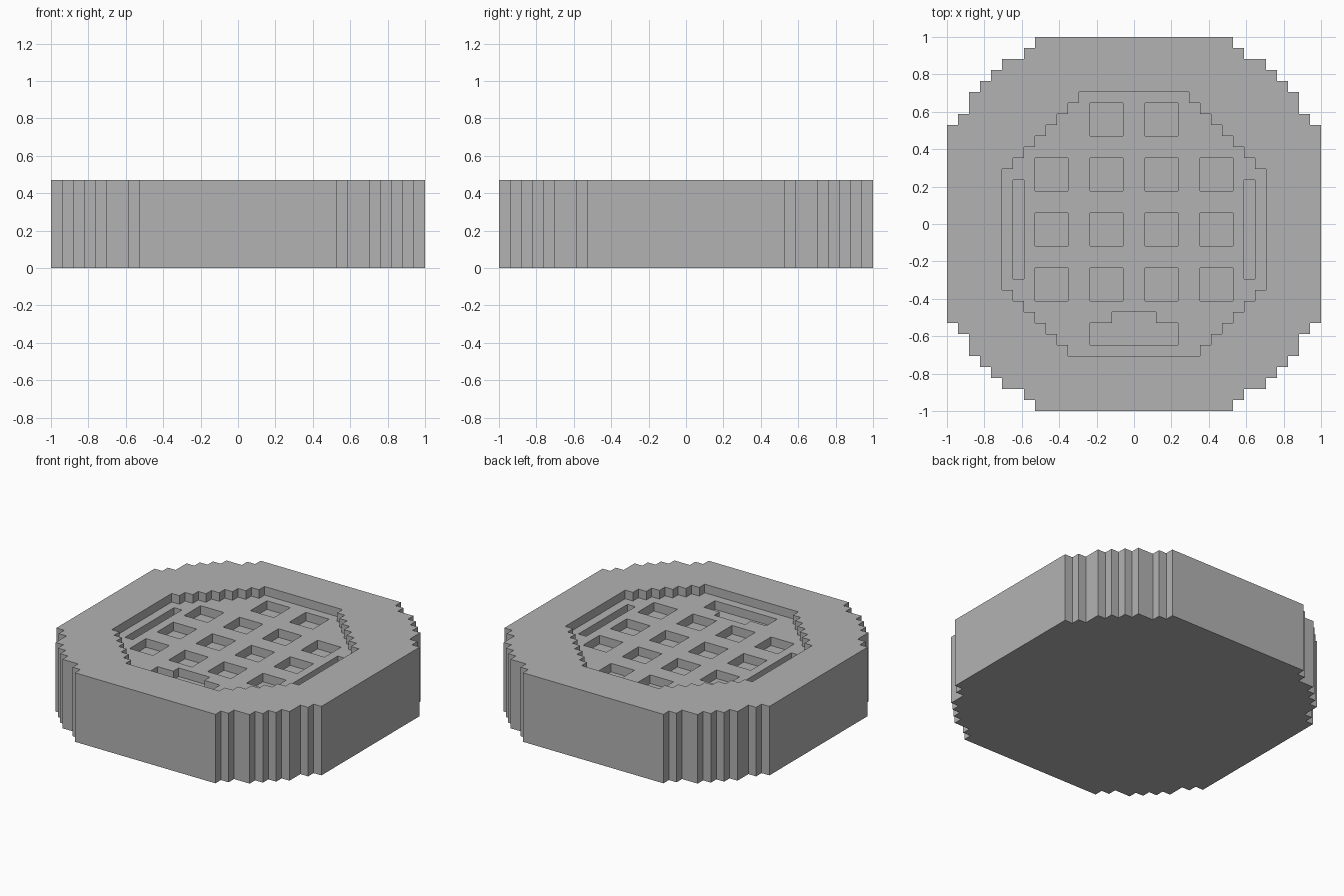
import bpy
import bmesh

U = 2 / 34  # one block of the stepped grid
BODY_H, RECESS_Z, HOLE_Z = 8, 7, 6

cube = bpy.data.objects.get("Cube")
if cube:
    bpy.data.objects.remove(cube, do_unlink=True)

grey = bpy.data.materials.new("plain_grey")
grey.use_nodes = True
COLOUR = (0.45, 0.45, 0.45, 1)
grey.diffuse_color = COLOUR
grey.node_tree.nodes["Principled BSDF"].inputs["Base Color"].default_value = COLOUR


def prism(name, outline, z0, z1):
    """Extrude an outline, given in blocks, from z0 to z1."""
    bm = bmesh.new()
    face = bm.faces.new([bm.verts.new((x * U, y * U, z0 * U)) for x, y in outline])
    top = bmesh.ops.extrude_face_region(bm, geom=[face])["geom"]
    bmesh.ops.translate(bm, vec=(0, 0, (z1 - z0) * U),
                        verts=[v for v in top if isinstance(v, bmesh.types.BMVert)])
    bmesh.ops.recalc_face_normals(bm, faces=bm.faces)
    mesh = bpy.data.meshes.new(name)
    bm.to_mesh(mesh)
    bm.free()
    mesh.materials.append(grey)
    obj = bpy.data.objects.new(name, mesh)
    bpy.context.collection.objects.link(obj)
    return obj


def rect(x0, x1, y0, y1):
    return [(x0, y0), (x1, y0), (x1, y1), (x0, y1)]


def carve(target, outline, z0):
    """Cut a pocket with the given outline down to z0."""
    cutter = prism("pocket_cutter", outline, z0, BODY_H + 1)
    cutter.hide_render = True
    mod = target.modifiers.new("pocket", 'BOOLEAN')
    mod.operation, mod.solver, mod.object = 'DIFFERENCE', 'EXACT', cutter
    bpy.context.view_layer.objects.active = target
    bpy.ops.object.modifier_apply(modifier=mod.name)
    bpy.data.objects.remove(cutter, do_unlink=True)


# Stepped round body: one corner turned through four quarters
corner = [(17, 9), (16, 9), (16, 10), (15, 10), (15, 12), (14, 12), (14, 13),
          (13, 13), (13, 14), (12, 14), (12, 15), (10, 15), (10, 16), (9, 16), (9, 17)]
outline = []
for _ in range(4):
    outline += corner
    corner = [(-y, x) for x, y in corner]
body = prism("stepped_body", outline, 0, BODY_H)

# Shallow recess: regular stairs, top and bottom, mirrored across x
half = [(6, -12)]
for i in range(6):
    half += [(6 + i, -11 + i), (7 + i, -11 + i)]
half += [(12, 5)]
for i in range(7):
    half += [(11 - i, 5 + i), (11 - i, 6 + i)]
carve(body, half + [(-x, y) for x, y in reversed(half)], RECESS_Z)

# Square pockets; the back row has only the middle two
for row, y in enumerate((-7, -2, 3, 8)):
    for x in ((-4, 1) if row == 3 else (-9, -4, 1, 6)):
        carve(body, rect(x, x + 3, y, y + 3), HOLE_Z)

# Side slots
for x in (-11, 10):
    carve(body, rect(x, x + 1, -5, 4), HOLE_Z)

# Stepped pocket at the front
carve(body, [(-4, -11), (4, -11), (4, -9), (2, -9), (2, -8),
             (-2, -8), (-2, -9), (-4, -9)], HOLE_Z)
